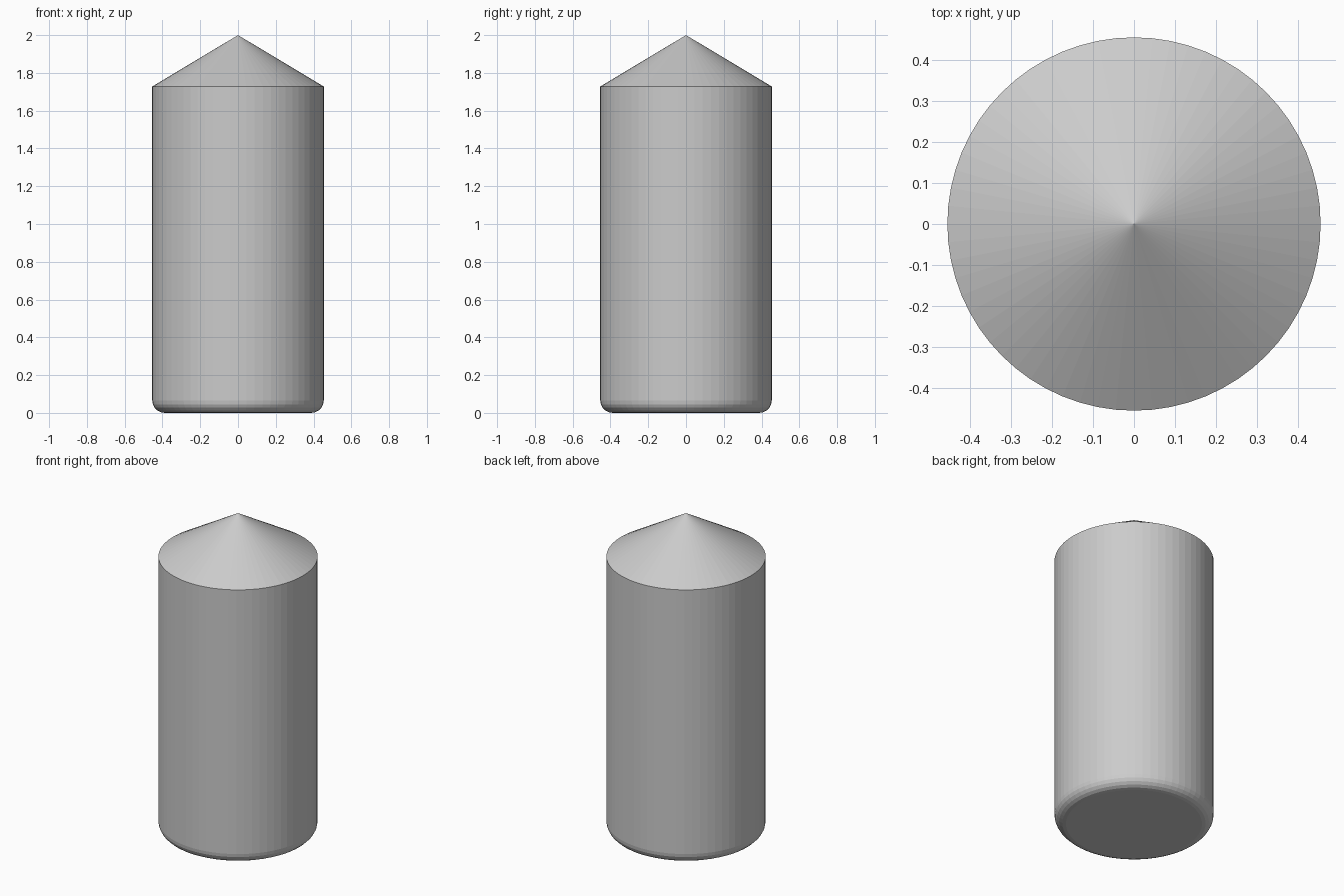
import bpy, bmesh
from math import sin, cos, pi

if "Cube" in bpy.data.objects:
    bpy.data.objects.remove(bpy.data.objects["Cube"])

R, TIP, SHOULDER, FILLET, SIDES, STEPS = 0.454, 2.0, 1.728, 0.066, 64, 5

# Profile (radius, height): rounded bottom edge, straight wall up to the shoulder
profile = [(R - FILLET + FILLET * sin(i / STEPS * pi / 2),
            FILLET - FILLET * cos(i / STEPS * pi / 2)) for i in range(STEPS + 1)]
profile.append((R, SHOULDER))

bm = bmesh.new()
rings = [[bm.verts.new((r * cos(2 * pi * k / SIDES), r * sin(2 * pi * k / SIDES), z))
          for k in range(SIDES)] for r, z in profile]

# Flat base
bm.faces.new(rings[0][::-1])

# Fillet and wall
for low, high in zip(rings, rings[1:]):
    for k in range(SIDES):
        n = (k + 1) % SIDES
        bm.faces.new((low[k], low[n], high[n], high[k]))

# Conical tip
apex = bm.verts.new((0, 0, TIP))
for k in range(SIDES):
    bm.faces.new((rings[-1][k], rings[-1][(k + 1) % SIDES], apex))

mesh = bpy.data.meshes.new("pointed_pin")
bm.to_mesh(mesh)
bm.free()
pin = bpy.data.objects.new("pointed_pin", mesh)
bpy.context.collection.objects.link(pin)
